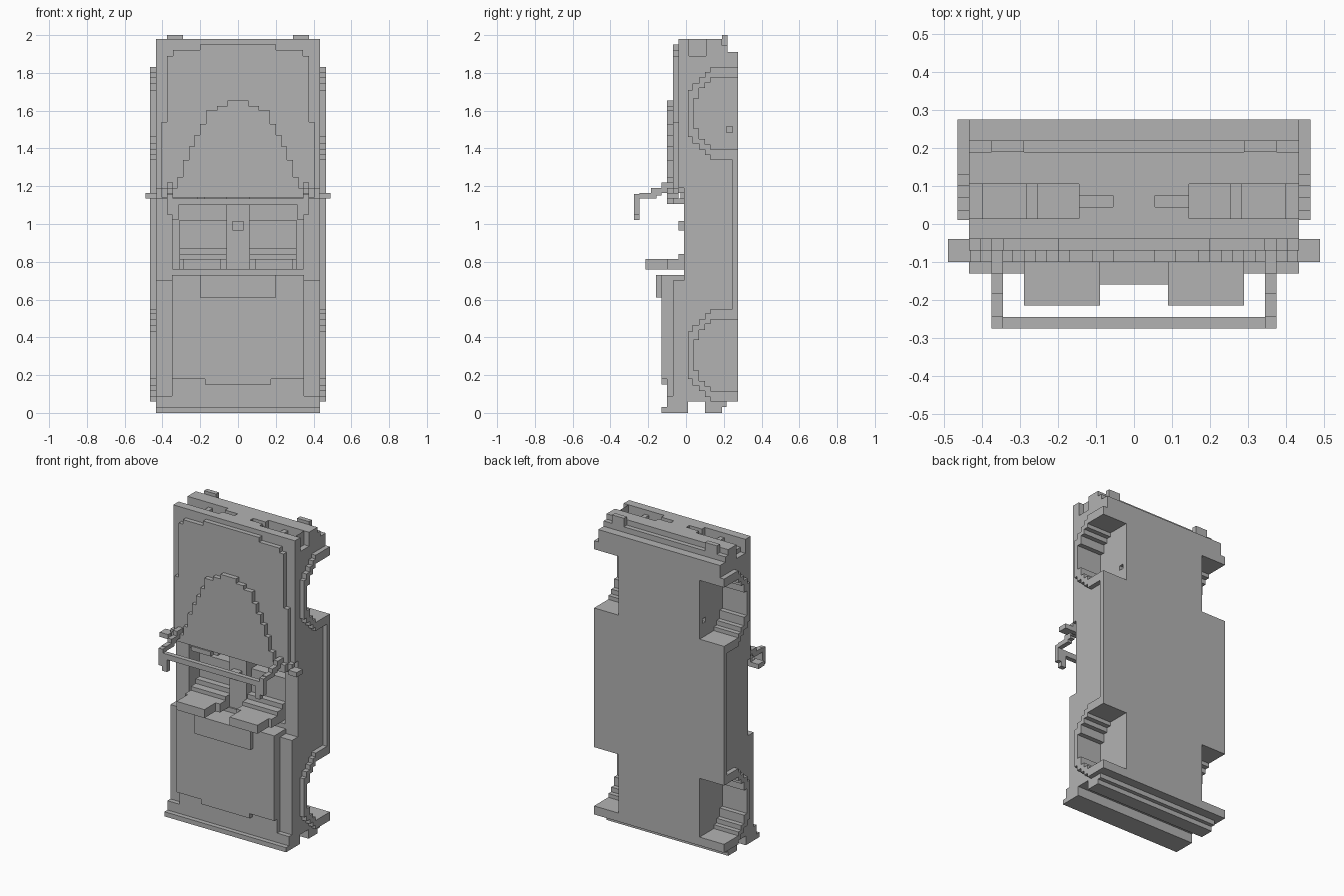
import bpy
import bmesh

if "Cube" in bpy.data.objects:
    bpy.data.objects.remove(bpy.data.objects["Cube"])

grey = bpy.data.materials.new("plain grey")
grey.use_nodes = True
grey.diffuse_color = (0.45, 0.45, 0.45, 1)
grey.node_tree.nodes["Principled BSDF"].inputs["Base Color"].default_value = grey.diffuse_color


def finish(name, bm):
    bmesh.ops.recalc_face_normals(bm, faces=bm.faces)
    mesh = bpy.data.meshes.new(name)
    bm.to_mesh(mesh)
    bm.free()
    mesh.materials.append(grey)
    obj = bpy.data.objects.new(name, mesh)
    bpy.context.collection.objects.link(obj)
    return obj


def prism(name, outline, low, high, axis="x"):
    """Extrude an outline (y,z along x, or x,z along y)."""
    bm = bmesh.new()

    def place(p, d):
        return (d, p[0], p[1]) if axis == "x" else (p[0], d, p[1])

    face = bm.faces.new([bm.verts.new(place(p, low)) for p in outline])
    ext = bmesh.ops.extrude_face_region(bm, geom=[face])
    shift = (high - low, 0, 0) if axis == "x" else (0, high - low, 0)
    bmesh.ops.translate(bm, vec=shift,
                        verts=[v for v in ext["geom"] if isinstance(v, bmesh.types.BMVert)])
    return finish(name, bm)


def box(name, x, y, z):
    return prism(name, [(y[0], z[0]), (y[1], z[0]), (y[1], z[1]), (y[0], z[1])], *x)


def pair(name, x, y, z):
    box("left_" + name, x, y, z)
    box("right_" + name, (-x[1], -x[0]), y, z)


def stairs(levels, centre):
    """Stepped arch open at the back: (front y, half height) per level."""
    pts, y = [], BACK
    for front, half in levels:
        pts += [(y, half), (front, half)]
        y = front
    return ([(a, centre - h) for a, h in pts] + [(a, centre + h) for a, h in reversed(pts)])


def cut(targets, cutter):
    cutter.hide_render = True
    for obj in targets:
        mod = obj.modifiers.new("cut", "BOOLEAN")
        mod.object = cutter
        mod.operation = "DIFFERENCE"
        mod.solver = "EXACT"
        bpy.context.view_layer.objects.active = obj
        bpy.ops.object.modifier_apply(modifier=mod.name)
    bpy.data.objects.remove(cutter)


BACK = 0.275
WELLS = (0.305, 1.585)
INNER = [(0.13, 0.19), (0.10, 0.165), (0.07, 0.135), (0.04, 0.08)]
OUTER = [(0.13, 0.245), (0.10, 0.22), (0.07, 0.19), (0.035, 0.16), (0.01, 0.125)]

# Main body: solid centre and two sides with stepped wheel wells
start = [(-0.01, 0.06), (BACK, 0.06)]
end = [(BACK, 1.91), (0.22, 1.91), (0.22, 1.945), (0.19, 1.945), (0.19, 1.98), (-0.01, 1.98)]
notched = start + stairs(INNER, WELLS[0]) + stairs(INNER, WELLS[1]) + end
core = prism("body_centre", start + end, -0.29, 0.29)
sides = [prism("body_left", notched, 0.29, 0.435),
         prism("body_right", notched, -0.435, -0.29)]

# Cabin opening, hub holes and lamp recesses
cut([core] + sides, box("cabin_cutter", (-0.345, 0.345), (-0.2, 0.14), (0.73, 1.19)))
for s in (-1, 1):
    def span(a, b):
        return (a, b) if s > 0 else (-b, -a)
    cut([core], box("hub_cutter", span(0.26, 0.32), (0.215, 0.245), (1.485, 1.515)))
    cut([core], box("slot_cutter", span(0.055, 0.16), (0.045, 0.075), (1.95, 2.1)))
    cut([core] + sides, box("lamp_cutter", span(0.145, 0.40), (0.015, 0.105), (1.92, 2.1)))
    cut(sides, box("corner_lamp_cutter", span(0.40, 0.5), (0.015, 0.105), (1.89, 2.1)))
pair("lamp_bar", (0.255, 0.285), (0.015, 0.105), (1.92, 1.95))

# Wheel arch flares and sills
for s, side in ((1, "left"), (-1, "right")):
    for c, end_name in zip(WELLS, ("rear", "front")):
        ring = stairs(OUTER, c) + list(reversed(stairs(INNER, c)))
        prism(side + "_" + end_name + "_flare", ring, s * 0.435, s * 0.465)
pair("sill", (0.435, 0.465), (0.245, BACK), (0.55, 1.34))

# Lower end: bumper and stepped underside ridges
box("rear_bumper_lip", (-0.435, 0.435), (-0.13, 0.01), (0, 0.03))
box("rear_bumper", (-0.435, 0.435), (-0.10, 0.01), (0.03, 0.09))
box("underside_ridge", (-0.435, 0.435), (0.10, 0.19), (0, 0.06))
box("underside_step", (-0.435, 0.435), (0.19, 0.215), (0.03, 0.06))

# Rear deck, lid and lid bump
pair("rear_deck_side", (0.345, 0.435), (-0.07, -0.01), (0.09, 0.70))
box("rear_deck", (-0.35, 0.35), (-0.10, -0.01), (0.09, 0.73))
prism("rear_lid", [(-0.35, 0.18), (-0.175, 0.18), (-0.175, 0.15), (0.175, 0.15),
                   (0.175, 0.18), (0.35, 0.18), (0.35, 0.73), (-0.35, 0.73)],
      -0.13, -0.10, "y")
box("lid_bump", (-0.2, 0.2), (-0.16, -0.13), (0.61, 0.73))


def stepped_panel(name, bottom, steps, y):
    """Symmetric x,z outline from (half width, top z) steps."""
    half, z = [], bottom
    for w, top in steps:
        half += [(w, z), (w, top)]
        z = top
    prism(name, half + [(-a, b) for a, b in reversed(half)], *y, axis="y")


# Hood layers and raised centre
stepped_panel("hood_base", 1.19, [(0.435, 1.98)], (-0.04, -0.01))
stepped_panel("hood_panel", 1.19, [(0.405, 1.54), (0.375, 1.89), (0.345, 1.92), (0.2, 1.95)],
              (-0.07, -0.04))
stepped_panel("hood_bulge", 1.19, [(0.32, 1.25), (0.29, 1.34), (0.26, 1.41), (0.23, 1.47),
                                   (0.2, 1.53), (0.17, 1.6), (0.11, 1.625), (0.055, 1.655)],
              (-0.10, -0.07))
pair("front_tab", (0.29, 0.375), (0.19, 0.22), (1.91, 2.0))

# Dashboard and cowl
box("cowl", (-0.405, 0.405), (-0.10, -0.07), (1.14, 1.19))
box("dashboard", (-0.345, 0.345), (-0.07, 0.14), (1.165, 1.19))

# Windscreen frame
frame = [((-0.275, -0.245), (1.05, 1.16)), ((-0.245, -0.155), (1.135, 1.165)),
         ((-0.185, -0.13), (1.15, 1.19)), ((-0.13, -0.07), (1.165, 1.22))]
for i, (y, z) in enumerate(frame):
    pair("windscreen_post_%d" % i, (0.345, 0.375), y, z)
pair("windscreen_corner", (0.315, 0.35), (-0.275, -0.245), (1.02, 1.10))
box("windscreen_rail", (-0.345, 0.345), (-0.275, -0.245), (1.10, 1.135))

# Door mirrors
pair("mirror_arm", (0.375, 0.435), (-0.07, -0.04), (1.135, 1.19))
pair("mirror", (0.43, 0.49), (-0.10, -0.04), (1.135, 1.165))

# Seats: stepped backs, cushions, headrests
pair("seat_headrest", (0.09, 0.29), (-0.215, -0.10), (0.76, 0.815))
pair("seat_back_top", (0.06, 0.31), (-0.10, 0.14), (0.76, 0.815))
pair("seat_back_middle", (0.06, 0.31), (-0.04, 0.14), (0.815, 0.84))
pair("seat_back_low", (0.06, 0.31), (0.01, 0.14), (0.84, 0.87))
pair("seat_cushion", (0.06, 0.31), (0.05, 0.14), (0.87, 1.02))
box("rear_bulkhead", (-0.345, 0.345), (-0.01, 0.14), (0.73, 0.76))

# Centre tunnel and gear lever
box("centre_tunnel", (-0.06, 0.06), (0.0, 0.14), (0.73, 1.165))
box("gear_lever", (-0.03, 0.03), (-0.04, 0.0), (0.965, 1.015))

# Steering wheel: square rim with spoke and column
for x in (-0.295, -0.125):
    box("wheel_rim_side", (x, x + 0.03), (-0.07, 0.05), (1.105, 1.135))
for y in (-0.10, 0.05):
    box("wheel_rim_end", (-0.265, -0.125), (y, y + 0.03), (1.105, 1.135))
box("wheel_spoke", (-0.265, -0.125), (-0.025, 0.005), (1.105, 1.135))
box("steering_column", (-0.215, -0.175), (-0.03, 0.01), (1.135, 1.17))
